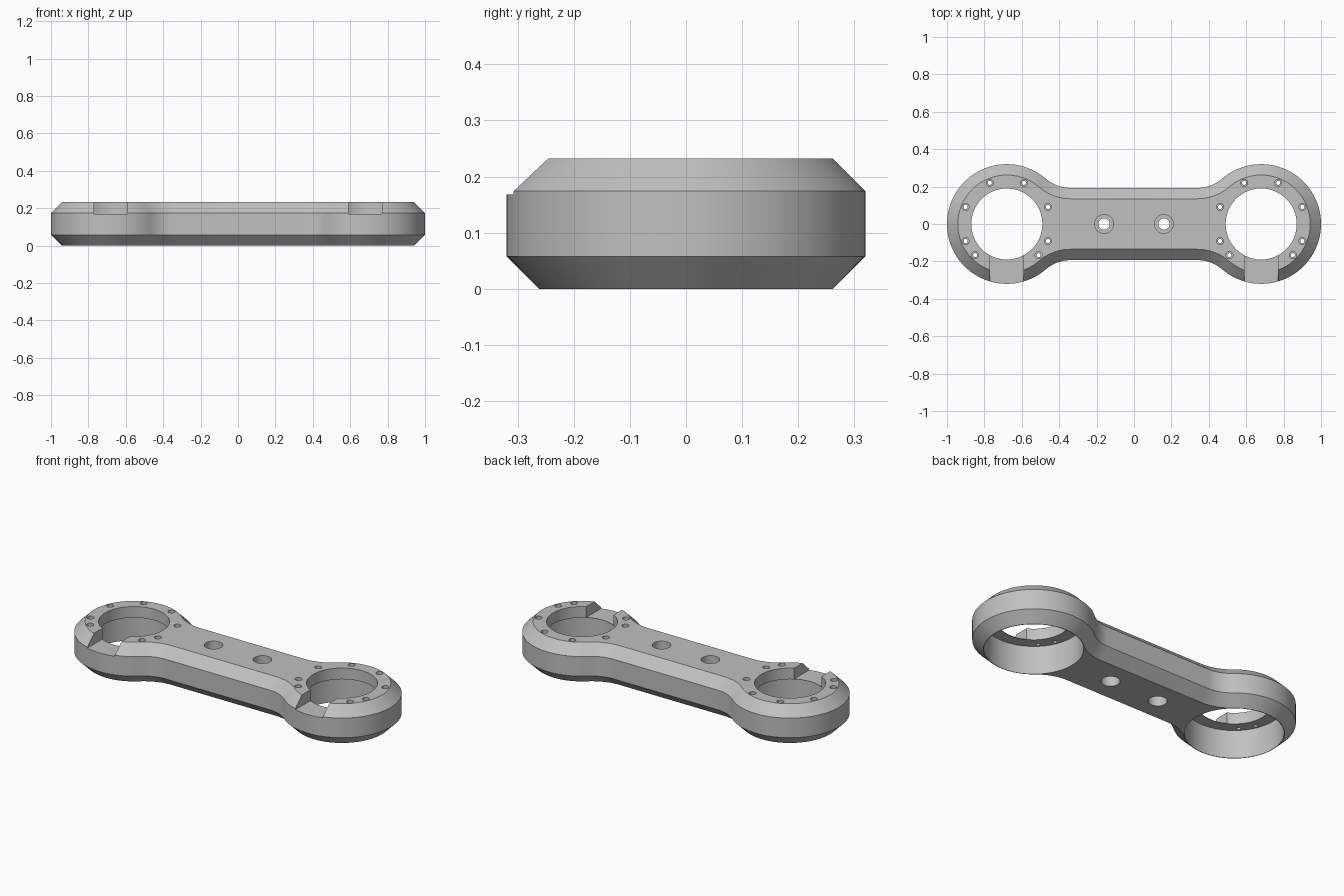
import bpy, bmesh, math
from mathutils import Matrix, Vector

default = bpy.data.objects.get("Cube")
if default:
    bpy.data.objects.remove(default, do_unlink=True)

HEIGHT, CHAMFER = 0.232, 0.058
RING_X, RING_R = 0.68, 0.32
NECK, FILLET = 0.193, 0.2

grey = bpy.data.materials.new("plain grey")
grey.use_nodes = True
colour = (0.53, 0.53, 0.53, 1)
grey.diffuse_color = colour
grey.node_tree.nodes["Principled BSDF"].inputs["Base Color"].default_value = colour


def make_object(name, bm):
    bmesh.ops.recalc_face_normals(bm, faces=bm.faces)
    mesh = bpy.data.meshes.new(name)
    bm.to_mesh(mesh)
    bm.free()
    mesh.materials.append(grey)
    obj = bpy.data.objects.new(name, mesh)
    bpy.context.collection.objects.link(obj)
    return obj


def outline(inset):
    """Two round ends joined by a filleted neck, offset inwards."""
    centre_y = NECK + FILLET
    centre_x = RING_X - math.sqrt((RING_R + FILLET) ** 2 - centre_y ** 2)
    meet = math.atan2(centre_y, centre_x - RING_X)
    r, f = RING_R - inset, FILLET + inset
    quarter = []
    for i in range(33):
        a = meet * i / 32
        quarter.append((RING_X + r * math.cos(a), r * math.sin(a)))
    start = meet - math.pi
    for i in range(1, 13):
        a = start + (-math.pi / 2 - start) * i / 12
        quarter.append((centre_x + f * math.cos(a), centre_y + f * math.sin(a)))
    half = quarter + [(-x, y) for x, y in reversed(quarter)]
    return half + [(x, -y) for x, y in reversed(half[1:-1])]


def cylinder(bm, x, y, radius, low, high, segments=32):
    place = Matrix.Translation((x, y, (low + high) / 2))
    bmesh.ops.create_cone(bm, cap_ends=True, segments=segments, radius1=radius,
                          radius2=radius, depth=high - low, matrix=place)


# Chamfered link body
bm = bmesh.new()
levels = [(CHAMFER, 0), (0, CHAMFER), (0, HEIGHT - CHAMFER), (CHAMFER, HEIGHT)]
rings = [[bm.verts.new((x, y, z)) for x, y in outline(d)] for d, z in levels]
for lower, upper in zip(rings, rings[1:]):
    for i in range(len(lower)):
        bm.faces.new((lower[i - 1], lower[i], upper[i], upper[i - 1]))
bm.faces.new(rings[0])
bm.faces.new(rings[-1])
body = make_object("link_body", bm)

# Cutters, one group for each kind of opening
bores, openings, slots, narrow, wide = [bmesh.new() for _ in range(5)]
TOP = HEIGHT + 0.1
for side in (-1, 1):
    cx = side * RING_X
    cylinder(bores, cx, 0, 0.259, -0.1, 0.166, 96)
    cylinder(openings, cx, 0, 0.19, 0.1, TOP, 96)
    size = Vector((0.18, 0.45, 0.2, 1))
    place = Matrix.Translation((cx, -0.225, 0.268)) @ Matrix.Diagonal(size)
    bmesh.ops.create_cube(slots, size=1, matrix=place)
    # Screw holes around the lip
    for angle in (22.5, 67.5, 112.5, 157.5, 202.5, 224.5, 315.5, 337.5):
        a = math.radians(angle)
        x, y = cx + 0.238 * math.cos(a), 0.238 * math.sin(a)
        cylinder(narrow, x, y, 0.011, 0.1, TOP, 16)
        cylinder(wide, x, y, 0.019, 0.2, TOP, 16)
    # Neck holes with a recess on both faces
    cylinder(narrow, side * 0.16, 0, 0.03, -0.1, TOP)
    cylinder(wide, side * 0.16, 0, 0.05, -0.1, 0.09)
    cylinder(wide, side * 0.16, 0, 0.05, 0.142, TOP)

bpy.context.view_layer.objects.active = body
body.select_set(True)
for name, cutter_bm in (("bore", bores), ("opening", openings), ("slot", slots),
                        ("narrow_hole", narrow), ("wide_hole", wide)):
    cutter = make_object(name + "_cutter", cutter_bm)
    cutter.hide_render = True
    cut = body.modifiers.new(name, 'BOOLEAN')
    cut.operation = 'DIFFERENCE'
    cut.solver = 'EXACT'
    cut.object = cutter
    bpy.ops.object.modifier_apply(modifier=cut.name)
    bpy.data.objects.remove(cutter, do_unlink=True)

bpy.ops.object.shade_smooth_by_angle(angle=math.radians(30))
